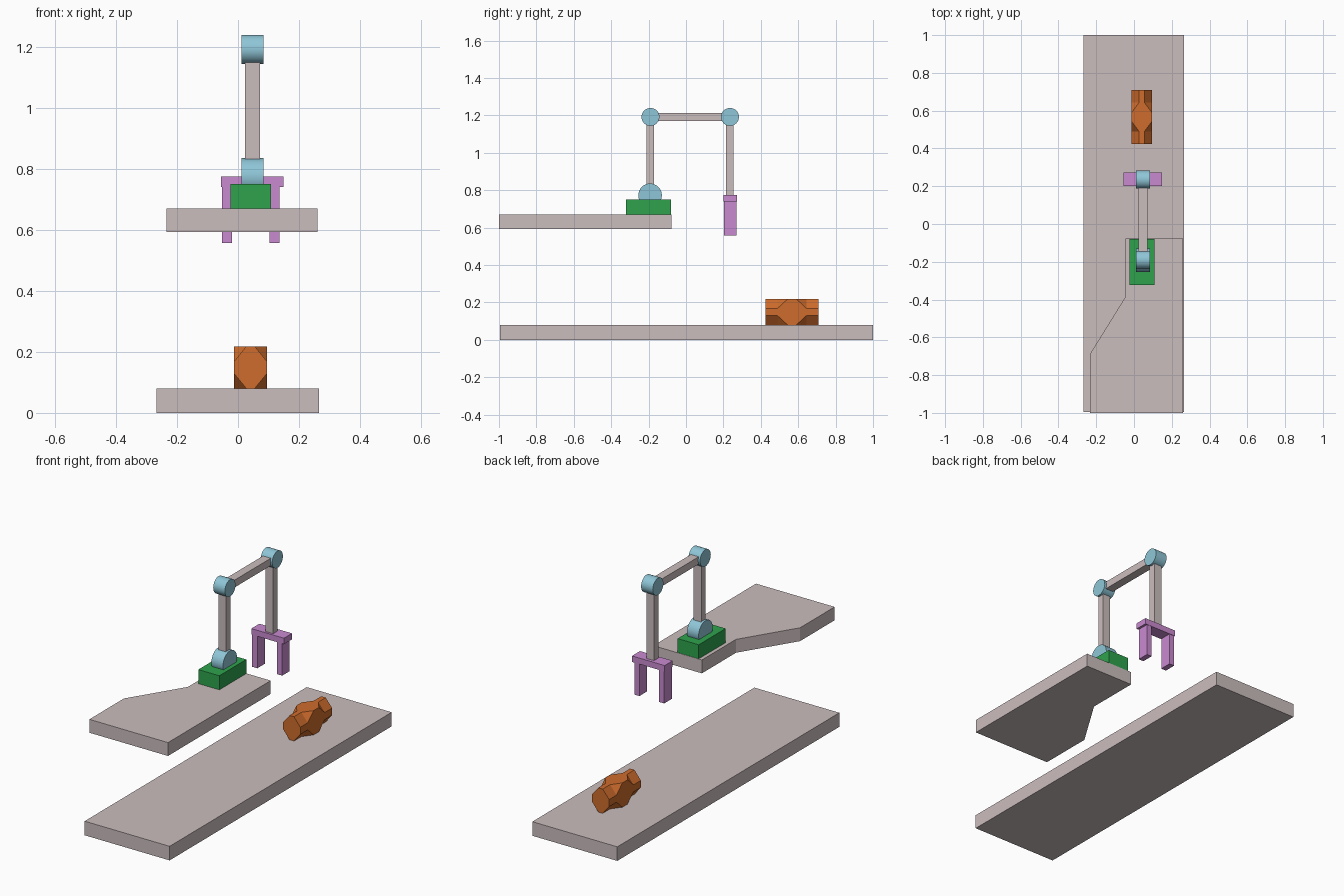
import bpy, bmesh, math
from mathutils import Matrix

if "Cube" in bpy.data.objects:
    bpy.data.objects.remove(bpy.data.objects["Cube"])


def material(name, rgb):
    lin = [((c / 255 + 0.055) / 1.055) ** 2.4 for c in rgb]
    m = bpy.data.materials.new(name)
    m.diffuse_color = (*lin, 1)
    m.use_nodes = True
    m.node_tree.nodes["Principled BSDF"].inputs["Base Color"].default_value = m.diffuse_color
    return m


STONE = material("warm grey", (203, 189, 190))
GREEN = material("green", (46, 162, 77))
BLUE = material("light blue", (143, 198, 215))
PURPLE = material("lilac", (201, 138, 208))
ORANGE = material("orange", (206, 108, 44))


def finish(name, bm, mat):
    bmesh.ops.recalc_face_normals(bm, faces=bm.faces)
    me = bpy.data.meshes.new(name)
    bm.to_mesh(me)
    bm.free()
    me.materials.append(mat)
    ob = bpy.data.objects.new(name, me)
    bpy.context.collection.objects.link(ob)
    return ob


def box(name, x, y, z, mat):
    bm = bmesh.new()
    bmesh.ops.create_cube(bm, size=1)
    for v in bm.verts:
        for i, (lo, hi) in enumerate((x, y, z)):
            v.co[i] = lo if v.co[i] < 0 else hi
    return finish(name, bm, mat)


def joint(name, y, z, r):
    # drum lying along x
    bm = bmesh.new()
    bmesh.ops.create_cone(bm, cap_ends=True, segments=32, radius1=r, radius2=r, depth=0.073,
                          matrix=Matrix.Translation((0.0475, y, z)) @ Matrix.Rotation(math.pi / 2, 4, 'Y'))
    ob = finish(name, bm, BLUE)
    bpy.ops.object.select_all(action='DESELECT')
    ob.select_set(True)
    bpy.context.view_layer.objects.active = ob
    bpy.ops.object.shade_smooth_by_angle()


# Floor slab and raised notched platform
box("floor_slab", (-0.268, 0.266), (-0.994, 1.0), (0, 0.08), STONE)

outline = [(-0.234, -1), (0.26, -1), (0.26, -0.078), (-0.045, -0.078), (-0.045, -0.385), (-0.234, -0.69)]
bm = bmesh.new()
base = bm.faces.new([bm.verts.new((x, y, 0.594)) for x, y in outline])
top = bmesh.ops.extrude_face_region(bm, geom=[base], use_keep_orig=True)
bmesh.ops.translate(bm, vec=(0, 0, 0.076), verts=[g for g in top["geom"] if isinstance(g, bmesh.types.BMVert)])
finish("raised_platform", bm, STONE)

# Robot arm: pedestal, joints and links
box("pedestal", (-0.024, 0.108), (-0.322, -0.08), (0.67, 0.75), GREEN)
joint("shoulder_joint", -0.192, 0.773, 0.063)
joint("elbow_joint", -0.19, 1.192, 0.048)
joint("wrist_joint", 0.235, 1.192, 0.048)
LINK_X = (0.023, 0.072)
box("lower_link", LINK_X, (-0.21, -0.17), (0.773, 1.19), STONE)
box("upper_link", LINK_X, (-0.19, 0.235), (1.17, 1.212), STONE)
box("hanging_link", LINK_X, (0.213, 0.254), (0.76, 1.19), STONE)

# Gripper
box("gripper_bar", (-0.056, 0.149), (0.2, 0.272), (0.741, 0.775), PURPLE)
for side, x in (("left", -0.052), ("right", 0.104)):
    box(side + "_finger", (x, x + 0.032), (0.202, 0.27), (0.558, 0.745), PURPLE)

# Faceted block: octagonal ends flaring to a rectangular middle
CX, CZ, HX, HZ = 0.041, 0.149, 0.054, 0.069


def section(fx, fz):
    # octagon with flats of half width fx (top) and fz (side)
    return [(fx, HZ), (HX, fz), (HX, -fz), (fx, -HZ), (-fx, -HZ), (-HX, -fz), (-HX, fz), (-fx, HZ)]


bm = bmesh.new()
rings = []
for y, fx, fz in ((0.424, 0.014, 0.02), (0.49, 0.014, 0.02), (0.543, HX, HZ),
                  (0.59, HX, HZ), (0.643, 0.014, 0.02), (0.709, 0.014, 0.02)):
    rings.append([bm.verts.new((CX + x, y, CZ + z)) for x, z in section(fx, fz)])
for a, b in zip(rings, rings[1:]):
    for i in range(8):
        j = (i + 1) % 8
        bm.faces.new((a[i], a[j], b[j], b[i]))
bm.faces.new(rings[0])
bm.faces.new(rings[-1])
bmesh.ops.remove_doubles(bm, verts=bm.verts, dist=0.0005)
finish("faceted_block", bm, ORANGE)
